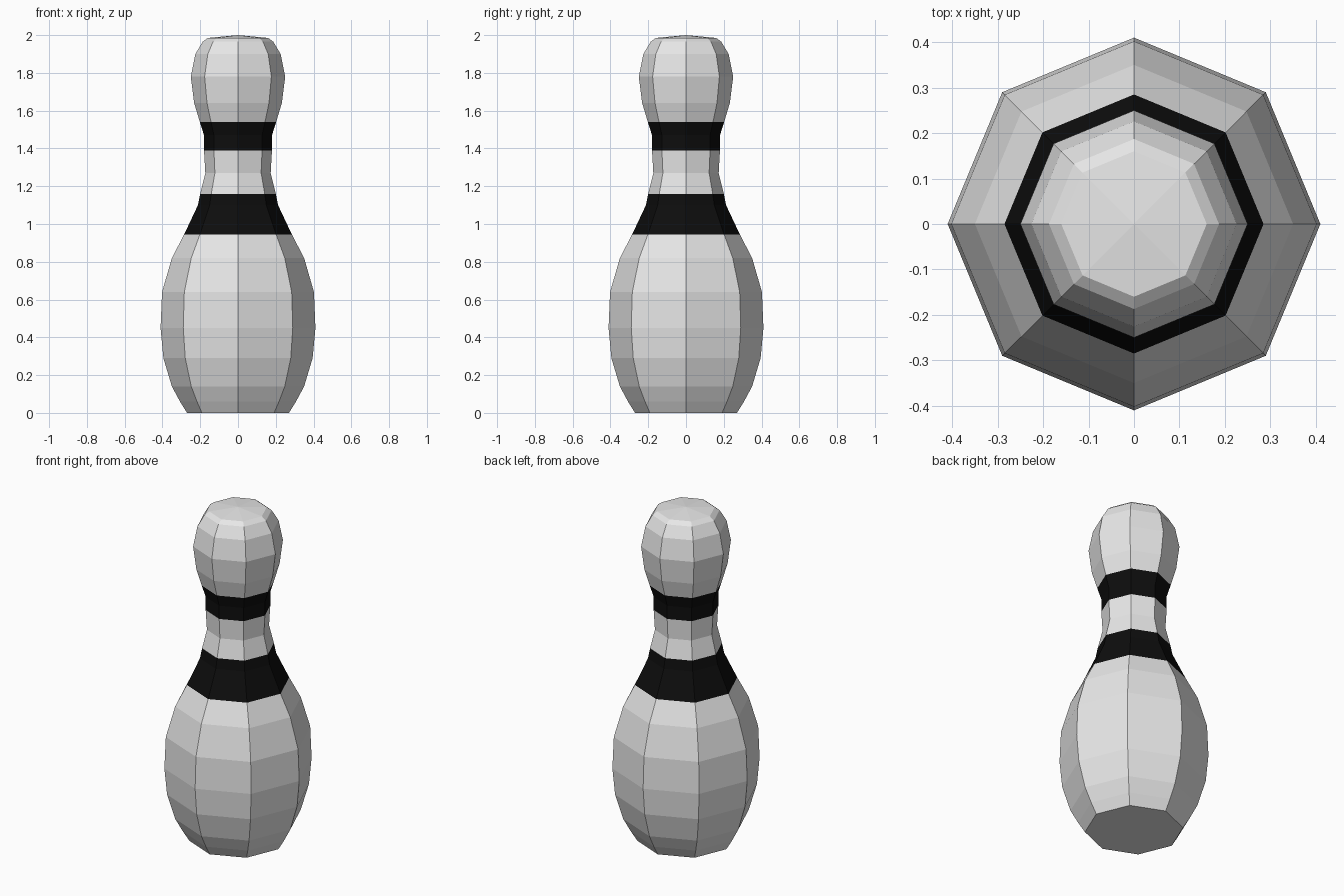
import bpy, bmesh, math

if "Cube" in bpy.data.objects:
    bpy.data.objects.remove(bpy.data.objects["Cube"])

SIDES = 8
# (radius, height) outline from base to crown
PROFILE = [(0.27, 0), (0.307, 0.06), (0.35, 0.14), (0.395, 0.29), (0.41, 0.45),
           (0.402, 0.64), (0.35, 0.82), (0.285, 0.945), (0.212, 1.10), (0.20, 1.16),
           (0.173, 1.27), (0.18, 1.39), (0.18, 1.47), (0.202, 1.54), (0.232, 1.64),
           (0.25, 1.78), (0.226, 1.90), (0.187, 1.965), (0.16, 1.985)]
STRIPES = [(0.945, 1.16), (1.39, 1.54)]


def material(name, value):
    m = bpy.data.materials.new(name)
    m.diffuse_color = (value, value, value, 1)
    m.use_nodes = True
    m.node_tree.nodes["Principled BSDF"].inputs["Base Color"].default_value = m.diffuse_color
    return m


bm = bmesh.new()
rings = [[bm.verts.new((r * math.cos(math.tau * i / SIDES),
                        r * math.sin(math.tau * i / SIDES), z)) for i in range(SIDES)]
         for r, z in PROFILE]
crown = bm.verts.new((0, 0, 2))

# Base, side walls and crown
bm.faces.new(rings[0][::-1])
for i in range(SIDES):
    j = (i + 1) % SIDES
    for low, high in zip(rings, rings[1:]):
        bm.faces.new((low[i], low[j], high[j], high[i]))
    bm.faces.new((rings[-1][i], rings[-1][j], crown))

# Black bands chosen by height
for f in bm.faces:
    z = f.calc_center_median().z
    f.material_index = int(any(a < z < b for a, b in STRIPES))
    f.smooth = False

mesh = bpy.data.meshes.new("bowling_pin")
bm.to_mesh(mesh)
bm.free()
mesh.materials.append(material("white", 0.8))
mesh.materials.append(material("black", 0.004))
pin = bpy.data.objects.new("bowling_pin", mesh)
bpy.context.collection.objects.link(pin)
